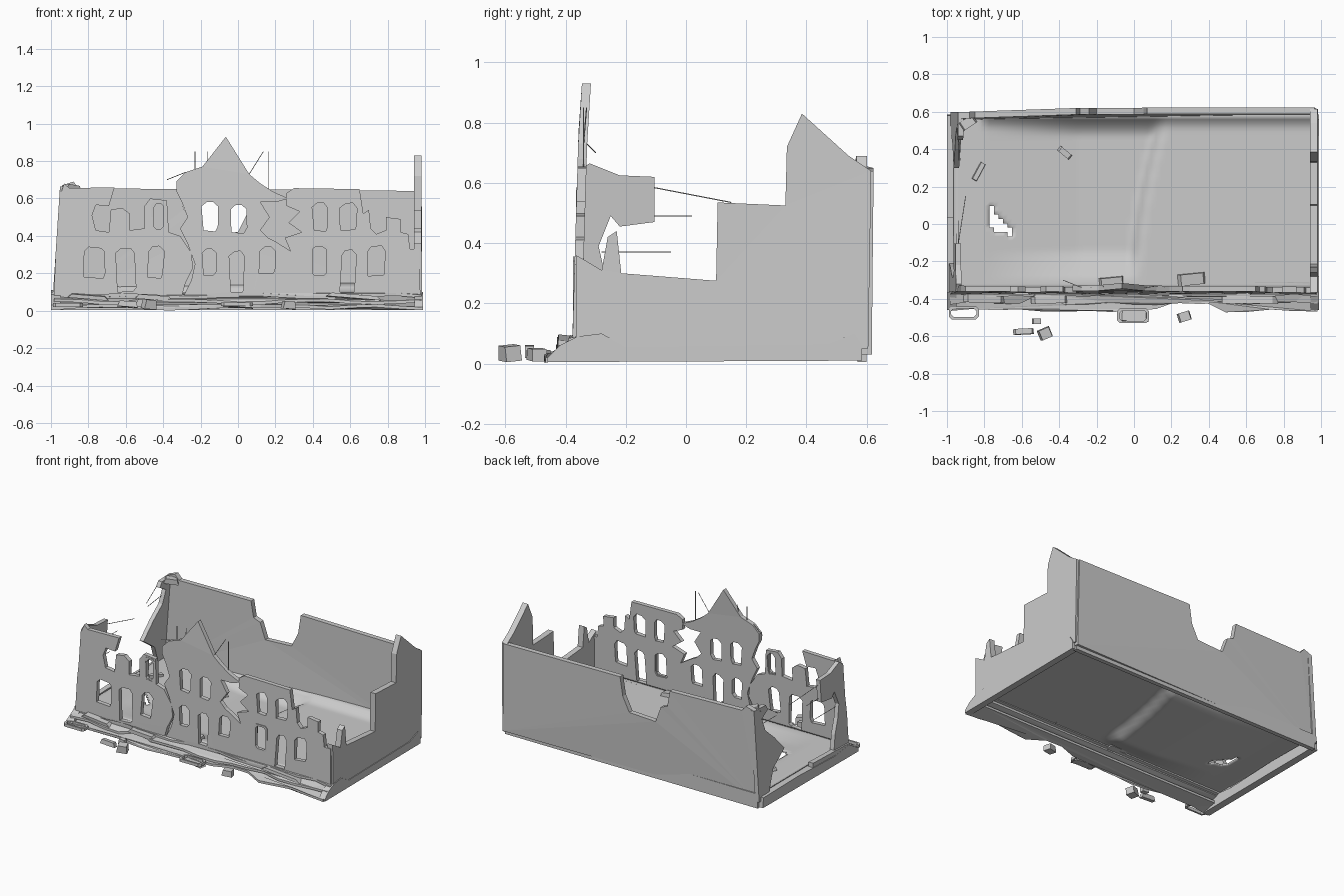
import bpy, bmesh, math, random
from mathutils import Vector, Matrix

if "Cube" in bpy.data.objects:
    bpy.data.objects.remove(bpy.data.objects["Cube"])
random.seed(4)

XZ = Matrix(((1, 0, 0, 0), (0, 0, -1, 0), (0, 1, 0, 0), (0, 0, 0, 1)))
YZ = Matrix(((0, 0, 1, 0), (1, 0, 0, 0), (0, 1, 0, 0), (0, 0, 0, 1)))
XY = Matrix.Identity(4)


def add(name, bm):
    me = bpy.data.meshes.new(name)
    bmesh.ops.recalc_face_normals(bm, faces=bm.faces)
    bm.to_mesh(me)
    bm.free()
    ob = bpy.data.objects.new(name, me)
    bpy.context.collection.objects.link(ob)
    return ob


def plate(name, outline, holes, plane, offset, thick, warp=None):
    """Flat polygon with holes, extruded, laid in a plane and optionally warped."""
    cu = bpy.data.curves.new(name, 'CURVE')
    cu.dimensions, cu.fill_mode, cu.extrude = '2D', 'BOTH', thick / 2
    for pts in [outline] + holes:
        sp = cu.splines.new('POLY')
        sp.points.add(len(pts) - 1)
        for p, q in zip(sp.points, pts):
            p.co = (q[0], q[1], 0, 1)
        sp.use_cyclic_u, sp.use_smooth = True, False
    tmp = bpy.data.objects.new(name + "_curve", cu)
    bpy.context.collection.objects.link(tmp)
    bpy.context.view_layer.update()
    me = tmp.evaluated_get(bpy.context.evaluated_depsgraph_get()).to_mesh()
    bm = bmesh.new()
    bm.from_mesh(me)
    bpy.data.objects.remove(tmp)
    bmesh.ops.remove_doubles(bm, verts=bm.verts, dist=1e-4)
    for v in bm.verts:
        v.co = plane @ v.co + Vector(offset)
        if warp:
            v.co = warp(v.co)
    for f in bm.faces:
        f.smooth = False
    return add(name, bm)


def opening(x0, z0, x1, z1):
    """Weathered window or door opening with chipped top corners."""
    j = lambda: random.uniform(-.008, .008)
    c = .022
    return [(x0 + j(), z0), (x1 - c * .5, z0 + j()), (x1 + j(), z0 + c), (x1 + j(), z1 - c),
            (x1 - c, z1 + j()), (x0 + c, z1), (x0 + j(), z1 - c)]


def box(name, loc, size, rot=(0, 0, 0), taper=1):
    bm = bmesh.new()
    bmesh.ops.create_cube(bm, size=1)
    for v in bm.verts:
        if v.co.z > 0:
            v.co.x *= taper
        v.co = Vector(a * b for a, b in zip(v.co, size))
    ob = add(name, bm)
    ob.location, ob.rotation_euler = loc, rot


def rod(name, a, b, r=.002):
    a, b = Vector(a), Vector(b)
    bm = bmesh.new()
    bmesh.ops.create_cone(bm, cap_ends=True, segments=5, radius1=r, radius2=r, depth=(b - a).length)
    ob = add(name, bm)
    ob.location = (a + b) / 2
    ob.rotation_euler = (b - a).to_track_quat('Z', 'Y').to_euler()


def front_lean(c):  # facade tilts slightly inward at the gable top
    return Vector((c.x, c.y - .012 + .03 * max(0, c.z - .1) + .05 * max(0, c.z - .8), c.z))


FY = (0, -.35, 0)
# left facade, two upper windows broken open at the top
plate("front_wall_left",
      [(-.985, .08), (-.975, .3), (-.94, .65), (-.93, .68), (-.9, .655), (-.66, .66), (-.69, .56), (-.76, .565),
       (-.78, .51), (-.76, .43), (-.69, .42), (-.68, .54), (-.62, .55), (-.58, .52), (-.58, .43), (-.5, .44),
       (-.5, .56), (-.47, .6), (-.38, .59), (-.37, .42), (-.31, .4), (-.25, .31), (-.24, .23), (-.28, .15), (-.3, .08)],
      [opening(-.82, .18, -.71, .34), opening(-.65, .1, -.55, .33), opening(-.48, .18, -.4, .34),
       opening(-.455, .435, -.39, .575)], XZ, FY, .03, front_lean)
# centre gable with jagged sides
plate("front_gable",
      [(-.29, .08), (-.25, .16), (-.23, .25), (-.27, .36), (-.31, .44), (-.27, .5), (-.30, .58), (-.33, .64),
       (-.33, .69), (-.28, .74), (-.19, .77), (-.065, .93), (.06, .73), (.12, .68), (.19, .635), (.27, .6),
       (.2, .58), (.12, .58), (.17, .5), (.12, .43), (.16, .39), (.08, .36), (.08, .08)],
      [opening(-.19, .43, -.11, .58), opening(-.035, .42, .04, .565), opening(-.19, .19, -.12, .33),
       opening(-.04, .1, .035, .315)], XZ, FY, .03, front_lean)
# right facade stepping down to the corner
plate("front_wall_right",
      [(.08, .08), (.08, .36), (.14, .4), (.2, .37), (.28, .32), (.25, .39), (.34, .42), (.27, .47), (.33, .53),
       (.26, .56), (.26, .63), (.3, .655), (.65, .65), (.67, .52), (.7, .54), (.71, .44), (.74, .41), (.79, .43),
       (.79, .5), (.87, .49), (.87, .42), (.91, .41), (.92, .33), (.97, .33), (.975, .08)],
      [opening(.12, .2, .2, .34), opening(.4, .43, .48, .575), opening(.55, .43, .635, .57),
       opening(.395, .185, .475, .345), opening(.55, .1, .63, .32), opening(.69, .185, .79, .34)],
      XZ, FY, .03, front_lean)


def frame(name, x0, z0, x1, z1, plane, off):
    c, t = .015, .012
    def ring(d):
        return [(x0 + d + c, z0 + d), (x1 - d - c, z0 + d), (x1 - d, z0 + d + c), (x1 - d, z1 - d - c),
                (x1 - d - c, z1 - d), (x0 + d + c, z1 - d), (x0 + d, z1 - d - c), (x0 + d, z0 + d + c)]
    plate(name, ring(0), [ring(t)], plane, off, .02)


# window frames, two standing and two fallen
frame("window_frame_upper", -.465, .425, -.385, .585, XZ, (0, -.355, 0))
frame("window_frame_lower", .385, .175, .485, .355, XZ, (0, -.365, 0))
frame("fallen_frame_left", -.99, -.51, -.83, -.44, XY, (0, 0, .03))
frame("fallen_frame_centre", -.09, -.53, .08, -.45, XY, (0, 0, .035))

# back wall with a collapsed notch
plate("back_wall",
      [(-.97, .03), (.975, .03), (.965, .64), (.5, .645), (.1, .65), (.07, .65), (.05, .52), (0, .42), (-.2, .41),
       (-.24, .52), (-.29, .54), (-.31, .65), (-.85, .655), (-.88, .69), (-.94, .67)],
      [], XZ, (0, .595, 0), .035,
      lambda c: Vector((c.x, c.y + .01 - .03 * max(0, -c.x) ** 2 - .01 * (.6 - c.z), c.z)))

# right wall, high at the back corner
plate("right_wall",
      [(-.365, .05), (-.365, .36), (-.33, .34), (-.28, .31), (-.26, .42), (-.23, .44), (-.215, .3), (.1, .275),
       (.105, .535), (.33, .525), (.335, .72), (.385, .83), (.54, .69), (.615, .64), (.605, .05)],
      [], YZ, (.962, 0, 0), .04, lambda c: Vector((c.x + .015 * max(0, .25 - c.z), c.y, c.z)))

# left wall, only the two corner pieces remain
left_lean = lambda c: Vector((c.x + .065 * c.z, c.y, c.z))
plate("left_wall_front",
      [(-.365, .05), (-.36, .64), (-.32, .665), (-.22, .625), (-.105, .62), (-.105, .47), (-.22, .455), (-.25, .49),
       (-.29, .39), (-.27, .3), (-.23, .2), (-.2, .05)], [], YZ, (-.98, 0, 0), .03, left_lean)
plate("left_wall_back",
      [(.6, .05), (.6, .67), (.47, .665), (.45, .63), (.52, .59), (.49, .5), (.4, .42), (.3, .31), (.43, .22), (.5, .05)],
      [], YZ, (-.97, 0, 0), .03, left_lean)
box("back_corner_chunk", (-.89, .54, .655), (.1, .05, .035), (0, .15, .6), .7)

# base rims around the hollow floor
plate("base_right",
      [(-.46, .005), (-.46, .02), (-.42, .06), (-.36, .09), (-.28, .1), (-.2, .055), (.47, .065), (.56, .1), (.585, .06), (.585, .01)],
      [], YZ, (.967, 0, 0), .045)
plate("base_left",
      [(-.46, .005), (-.46, .03), (-.36, .09), (-.2, .07), (.2, .085), (.58, .08), (.585, .01)],
      [], YZ, (-.975, 0, 0), .05)
box("base_back", (0, .585, .055), (1.94, .03, .1))
box("left_sill_slab", (-.982, -.165, .09), (.035, .4, .03), (.03, 0, 0))


def ledge(name, y0, y1, z, gaps):
    """Broken front paving layer, running along x and sloping down outwards."""
    n = 16
    front = [(-.985 + 1.965 * i / n, y0 + random.uniform(-.008, .012)) for i in range(n + 1)]
    front = [(x, y0 + .055 if any(a < x < b for a, b in gaps) else y) for x, y in front]
    plate(name, front + [(.98, y1), (-.985, y1)], [], XY, (0, 0, z), .016,
          lambda c: Vector((c.x, c.y, c.z + .22 * (c.y - y0) + .008 * math.sin(c.x * 9 + z * 90))))


# stepped paving in front of the facade
ledge("front_step_low", -.465, -.35, .018, [(.22, .4)])
ledge("front_step_mid", -.425, -.33, .048, [(-.6, -.4)])
ledge("front_step_top", -.385, -.31, .078, [])

# sagging floor: right side flat, left side sunk behind a curved break
bm = bmesh.new()
bmesh.ops.create_grid(bm, x_segments=80, y_segments=40, size=1)
for v in bm.verts:
    x, y = v.co.x * .965, .12 + v.co.y * .465
    crease = .03 + .2 * (y + .1) + .15 * (y - .2) ** 2
    side = max(0, min(1, (crease - x) / .06))
    ends = max(0, min(1, (x + .8) / .5)) * max(0, min(1, (y + .3) / .15)) * max(0, min(1, (.58 - y) / .1))
    lip = .05 * max(0, (y - .5) / .085) ** 2
    v.co = (x, y, .095 - .05 * side * ends + lip * (x > -.8))


def in_hole(c):  # triangular hole near the left end
    return -.78 < c.x < -.64 and -.07 < c.y < .12 and c.y < .11 - (c.x + .78) * 1.2 and c.y > -.02 - (c.x + .78) * .3


bmesh.ops.delete(bm, geom=[f for f in bm.faces if in_hole(f.calc_center_median())], context='FACES')
for f in bm.faces:
    f.smooth = True
floor = add("floor", bm)
sol = floor.modifiers.new("thickness", 'SOLIDIFY')
sol.thickness, sol.offset = .01, 0

# rubble and loose planks
for i, (x, y, z, sx, sy, sz, r) in enumerate([
        (-.59, -.575, .035, .11, .03, .03, .05), (-.52, -.52, .04, .05, .03, .04, 0),
        (-.475, -.585, .035, .07, .055, .05, .4), (0, -.49, .025, .16, .06, .012, -.05),
        (.27, -.495, .03, .07, .05, .04, .3), (.31, -.295, .11, .15, .06, .03, .1),
        (-.83, .28, .11, .03, .1, .02, -.5), (-.37, .38, .075, .08, .03, .02, -.7),
        (-.12, -.31, .1, .14, .05, .04, .1), (.62, -.4, .075, .3, .05, .02, 0),
        (-.45, -.4, .07, .2, .05, .025, .04), (-.8, -.39, .075, .22, .06, .02, -.03)]):
    box(f"rubble_{i}", (x, y, z), (sx, sy, sz), (.1 * (i % 3 - 1), .08, r), .8)

# bare reinforcing rods
for i, (a, b) in enumerate([
        ((-.28, -.34, .74), (-.38, -.3, .7)), ((-.23, -.34, .75), (-.23, -.34, .85)),
        ((-.165, -.34, .77), (-.165, -.33, .85)), ((.06, -.34, .73), (.135, -.33, .85)),
        ((.165, -.34, .64), (.165, -.34, .85)), ((-.94, -.11, .585), (-.9, .15, .535)),
        ((-.94, -.11, .49), (-.94, .02, .49)), ((-.95, -.28, .37), (-.95, -.05, .37)),
        ((-.94, .46, .64), (-.94, .34, .56)), ((-.94, .5, .55), (-.93, .34, .54))]):
    rod(f"rod_{i}", a, b)
